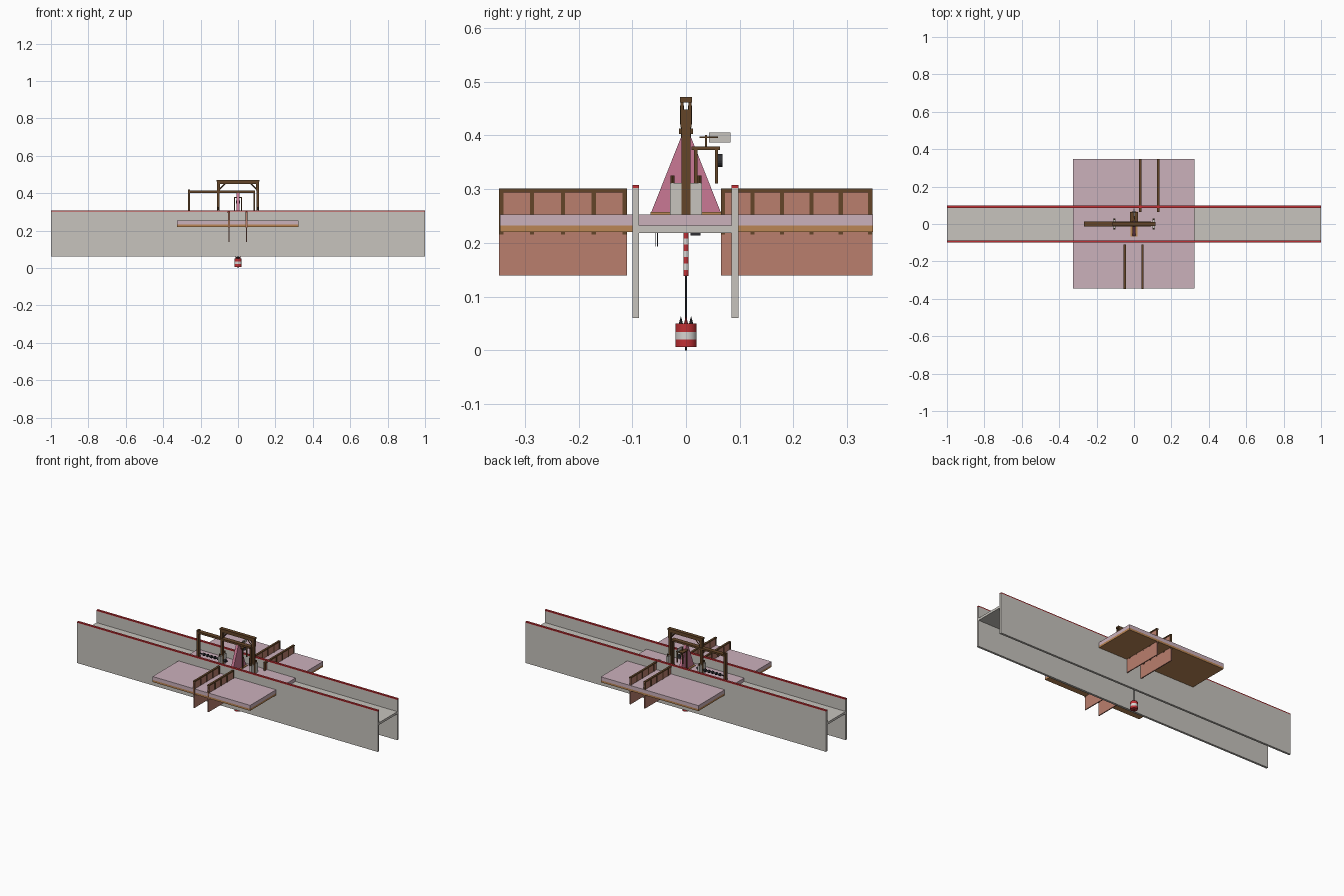
import bpy, bmesh, math
from mathutils import Vector

cube = bpy.data.objects.get("Cube")
if cube:
    bpy.data.objects.remove(cube, do_unlink=True)


def material(name, r, g, b):
    m = bpy.data.materials.new(name)
    m.use_nodes = True
    m.diffuse_color = (r, g, b, 1)
    m.node_tree.nodes["Principled BSDF"].inputs["Base Color"].default_value = (r, g, b, 1)
    return m


grey = material("warm_grey", .57, .55, .51)
red = material("red", .53, .03, .035)
mauve = material("pale_mauve", .60, .44, .50)
pink = material("rose_pink", .59, .19, .30)
salmon = material("salmon", .49, .21, .155)
wood = material("light_wood", .50, .24, .09)
brown = material("dark_brown", .126, .06, .022)
black = material("charcoal", .03, .03, .035)
white = material("off_white", .68, .66, .64)


def finish(name, bm, mat):
    bmesh.ops.recalc_face_normals(bm, faces=bm.faces)
    me = bpy.data.meshes.new(name)
    bm.to_mesh(me)
    bm.free()
    me.materials.append(mat)
    ob = bpy.data.objects.new(name, me)
    bpy.context.collection.objects.link(ob)
    return ob


def box(name, x, y, z, mat):
    """Box from (low, high) ranges on each axis."""
    bm = bmesh.new()
    bmesh.ops.create_cube(bm, size=1)
    for v in bm.verts:
        v.co = [(a + b) / 2 + c * (b - a) for (a, b), c in zip((x, y, z), v.co)]
    return finish(name, bm, mat)


def around(c, half):
    return (c - half, c + half)


def rod(name, start, end, r1, mat, r2=None, sides=16):
    """Cylinder or cone between two points."""
    a, b = Vector(start), Vector(end)
    bm = bmesh.new()
    bmesh.ops.create_cone(bm, cap_ends=True, segments=sides, radius1=r1,
                          radius2=r1 if r2 is None else r2, depth=(b - a).length)
    turn = (b - a).to_track_quat('Z', 'Y')
    for v in bm.verts:
        v.co = turn @ v.co + (a + b) / 2
    return finish(name, bm, mat)


def beam(name, start, end, wide, mat):
    """Square timber between two points."""
    return rod(name, start, end, wide * math.sqrt(.5), mat, sides=4)


# Long channel: two walls with red caps and a floor
for side, y in (("front", -.0935), ("back", .0915)):
    box(side + "_wall", (-1, 1), around(y, .0065), (.06, .302), grey)
    box(side + "_wall_cap", (-1, 1), around(y, .0065), (.302, .308), red)
box("channel_floor", (-1, 1), (-.088, .086), (.218, .232), grey)

# Broad platform crossing the channel
box("platform_top", (-.326, .323), (-.346, .348), (.232, .253), mauve)
for side, y in (("front", (-.346, -.1)), ("back", (.098, .348))):
    box(side + "_platform_underside", (-.326, .323), y, (.22, .232), wood)


# Fences: panel, rail and evenly spaced posts
def fence(name, x, y0, y1, posts):
    box(name + "_panel", around(x, .003), (y0, y1), (.139, .297), salmon)
    box(name + "_rail", around(x, .006), (y0, y1), (.294, .301), brown)
    for i in range(posts):
        y = y0 + .004 + (y1 - y0 - .008) * i / (posts - 1)
        box(name + "_post", around(x, .005), around(y, .004), (.215, .298), brown)


for i, x in enumerate((-.049, .045)):
    fence(f"front_fence_{i}", x, -.348, -.11, 5)
for i, x in enumerate((.033, .129)):
    fence(f"back_fence_{i}", x, .065, .347, 6)

# Main gantry
for s in (-1, 1):
    x = s * .105
    box("gantry_post", around(x, .007), around(0, .008), (.253, .448), brown)
    box("gantry_footing", around(x, .006), around(0, .03), (.253, .311), grey)
    for t in (-1, 1):
        rod("footing_peg", (x, t * .025, .3), (x, t * .025, .325), .004, brown, sides=8)
        beam("gantry_brace", (s * .1, t * .0075, .42), (s * .065, t * .0075, .455), .005, brown)
        box("gantry_post_cheek", around(x, .008), around(t * .0075, .003), (.415, .462), brown)
for t in (-1, 1):
    box("gantry_side_rail", (-.113, .113), around(t * .0075, .003), (.45, .463), brown)
box("gantry_cap", (-.116, .116), around(0, .011), (.461, .471), brown)

# Side frame with a lower beam
box("side_frame_post", around(-.262, .006), around(0, .009), (.253, .42), brown)
box("side_frame_beam", (-.268, .09), around(0, .013), (.402, .413), brown)
box("inner_post", around(.086, .004), around(0, .006), (.253, .404), brown)
rod("drive_shaft", (-.25, 0, .28), (-.07, 0, .28), .004, black)
for i in range(7):
    x = -.23 + i * .024
    rod("drive_disc", (x, 0, .28), (x + .008, 0, .28), .009, black)

# Central triangular fin
bm = bmesh.new()
corners = [bm.verts.new((-.008, y, z)) for y, z in
           ((-.065, .256), (.065, .256), (.004, .41), (-.004, .41))]
face = bm.faces.new(corners)
new = bmesh.ops.extrude_face_region(bm, geom=[face])["geom"]
bmesh.ops.translate(bm, vec=(.016, 0, 0), verts=[g for g in new if isinstance(g, bmesh.types.BMVert)])
finish("triangular_fin", bm, pink)
box("fin_base", (-.018, .018), (-.066, .066), (.252, .257), wood)
for s in (-1, 1):
    box("fin_upright", around(s * .018, .003), around(.018, .003), (.256, .376), brown)

# Raised stand, winch and small sign
box("stand_top", (-.022, .022), (.01, .063), (.373, .379), brown)
for s in (-1, 1):
    box("stand_leg", around(s * .018, .003), around(.057, .003), (.31, .375), brown)
rod("winch_drum", (0, .059, .353), (0, .068, .353), .012, black)
box("sign_post", around(0, .003), around(.037, .002), (.378, .401), brown)
box("sign_arm", (.001, .005), (.025, .06), (.395, .398), brown)
box("sign_plate", around(0, .002), (.043, .083), (.387, .405), grey)

# Striped pole and line hanging below the floor
bands = 7
for i in range(bands):
    z = .138 + i * .082 / bands
    rod("pole_band", (0, 0, z), (0, 0, z + .082 / bands), .005, white if i % 2 else red)
rod("hanging_line", (0, 0, 0), (0, 0, .14), .0018, black, sides=8)
box("pole_bracket", around(0, .006), (.008, .027), (.214, .22), black)
for y in (-.057, -.053):
    box("floor_hook", around(0, .004), around(y, .0007), (.193, .218), black)

# Striped float with a ring of spikes
for name, z0, z1, mat in (("float_bottom", .006, .02, red), ("float_middle", .02, .034, white),
                          ("float_top", .034, .05, red)):
    ob = rod(name, (0, 0, z0), (0, 0, z1), .02, mat, sides=24)
    for p in ob.data.polygons:
        p.use_smooth = abs(p.normal.z) < .5
for i in range(6):
    a = i * math.tau / 6
    x, y = .011 * math.cos(a), .011 * math.sin(a)
    rod("float_spike", (x, y, .049), (x, y, .064), .004, black if i % 2 else red, 0, 8)
